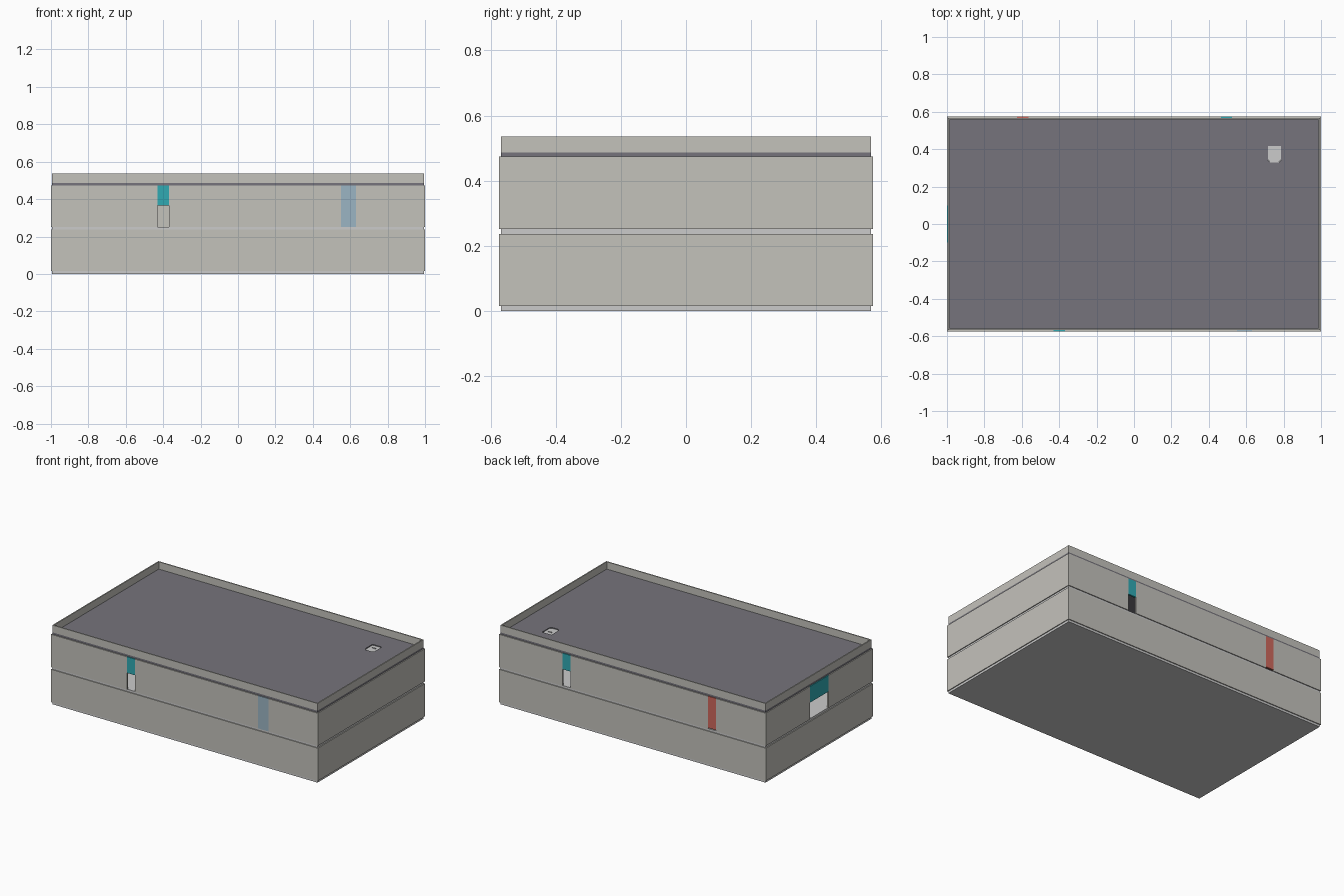
import bpy, bmesh

if "Cube" in bpy.data.objects:
    bpy.data.objects.remove(bpy.data.objects["Cube"])

def material(name, rgb, alpha=1.0):
    m = bpy.data.materials.new(name)
    m.diffuse_color = (*rgb, alpha)
    m.use_nodes = True
    m.node_tree.nodes["Principled BSDF"].inputs["Base Color"].default_value = m.diffuse_color
    return m

WALL = material("warm_grey", (0.55, 0.54, 0.50))
ROOF = material("dark_grey", (0.18, 0.175, 0.20))
TEAL = material("teal", (0.03, 0.40, 0.45))
BLUE = material("pale_blue", (0.33, 0.46, 0.55))
RED = material("red", (0.62, 0.14, 0.11))

def finish(name, bm, mat):
    me = bpy.data.meshes.new(name)
    bmesh.ops.recalc_face_normals(bm, faces=bm.faces)
    bm.to_mesh(me)
    bm.free()
    ob = bpy.data.objects.new(name, me)
    bpy.context.collection.objects.link(ob)
    if mat:
        me.materials.append(mat)
    return ob

def box(name, x0, x1, y0, y1, z0, z1, mat=None):
    bm = bmesh.new()
    bmesh.ops.create_cube(bm, size=1)
    for v in bm.verts:
        v.co.x = x1 if v.co.x > 0 else x0
        v.co.y = y1 if v.co.y > 0 else y0
        v.co.z = z1 if v.co.z > 0 else z0
    return finish(name, bm, mat)

def prism(name, outline, z0, z1, mat=None):
    bm = bmesh.new()
    face = bm.faces.new([bm.verts.new((x, y, z0)) for x, y in outline])
    ext = bmesh.ops.extrude_face_region(bm, geom=[face])["geom"]
    for v in ext:
        if isinstance(v, bmesh.types.BMVert):
            v.co.z = z1
    return finish(name, bm, mat)

def segments(lo, hi, gaps):
    """Solid spans left between lo and hi once the openings are taken out."""
    out = []
    for a, b in sorted(gaps):
        out.append((lo, a))
        lo = b
    return out + [(lo, hi)]

def storey(name, X, Y, t, z0, z1, front=(), back=(), left=()):
    for side, s, gaps in (("front", -1, front), ("back", 1, back)):
        ys = sorted((s * Y, s * (Y - t)))
        for i, (a, b) in enumerate(segments(-X, X, gaps)):
            box(f"{name}_{side}_wall_{i}", a, b, *ys, z0, z1, WALL)
    for side, s, gaps in (("left", -1, left), ("right", 1, ())):
        xs = sorted((s * X, s * (X - t)))
        for i, (a, b) in enumerate(segments(-Y + t, Y - t, gaps)):
            box(f"{name}_{side}_wall_{i}", *xs, a, b, z0, z1, WALL)

X, Y, T = 1.0, 0.574, 0.012        # outer wall size and thickness
SX, SY = 0.994, 0.568              # slightly inset slabs and parapet
Z = (0.0, 0.015, 0.237, 0.252, 0.474, 0.487, 0.536)
MID = 0.365

# Slabs
box("ground_slab", -SX, SX, -SY, SY, Z[0], Z[1])
box("upper_floor", -SX, SX, -SY, SY, Z[2], Z[3])
roof = box("roof_slab", -SX, SX, -SY, SY, Z[4], Z[5], ROOF)

# Walls of both storeys and the roof parapet
storey("lower", X, Y, T, Z[1], Z[2])
storey("upper", X, Y, T, Z[3], Z[4],
       front=[(-0.43, -0.37), (0.55, 0.63)],
       back=[(-0.625, -0.565), (0.465, 0.525)],
       left=[(-0.1, 0.1)])
storey("parapet", SX, SY, 0.008, Z[5], Z[6])

# Half-height teal panels over the open doorways
box("front_upper_panel", -0.43, -0.37, -Y, -Y + T, MID, Z[4], TEAL)
box("back_upper_panel", 0.465, 0.525, Y - T, Y, MID, Z[4], TEAL)
box("left_upper_panel", -X, -X + T, -0.1, 0.1, MID, Z[4], TEAL)

# Full-height coloured panels
box("front_blue_panel", 0.55, 0.63, -Y, -Y + T, Z[3], Z[4], BLUE)
box("back_red_panel", -0.625, -0.565, Y - T, Y, Z[3] + 0.008, Z[4], RED)

# Roof hatch: cut opening with a recessed lid and a small handle
def hatch(d):
    return [(0.716 + d, 0.418 - d), (0.716 + d, 0.342 + d), (0.728 + d, 0.328 + d),
            (0.774 - d, 0.328 + d), (0.786 - d, 0.342 + d), (0.786 - d, 0.418 - d)]

cutter = prism("hatch_cutter", hatch(0), Z[4] - 0.02, Z[5] + 0.02)
cutter.hide_render = True
cutter.hide_viewport = True
cut = roof.modifiers.new("hatch_opening", 'BOOLEAN')
cut.object = cutter
cut.operation = 'DIFFERENCE'
cut.solver = 'EXACT'
prism("hatch_lid", hatch(0.001), Z[4], Z[5] - 0.005)
box("hatch_handle", 0.738, 0.764, 0.380, 0.386, Z[5] - 0.006, Z[5] - 0.001)
